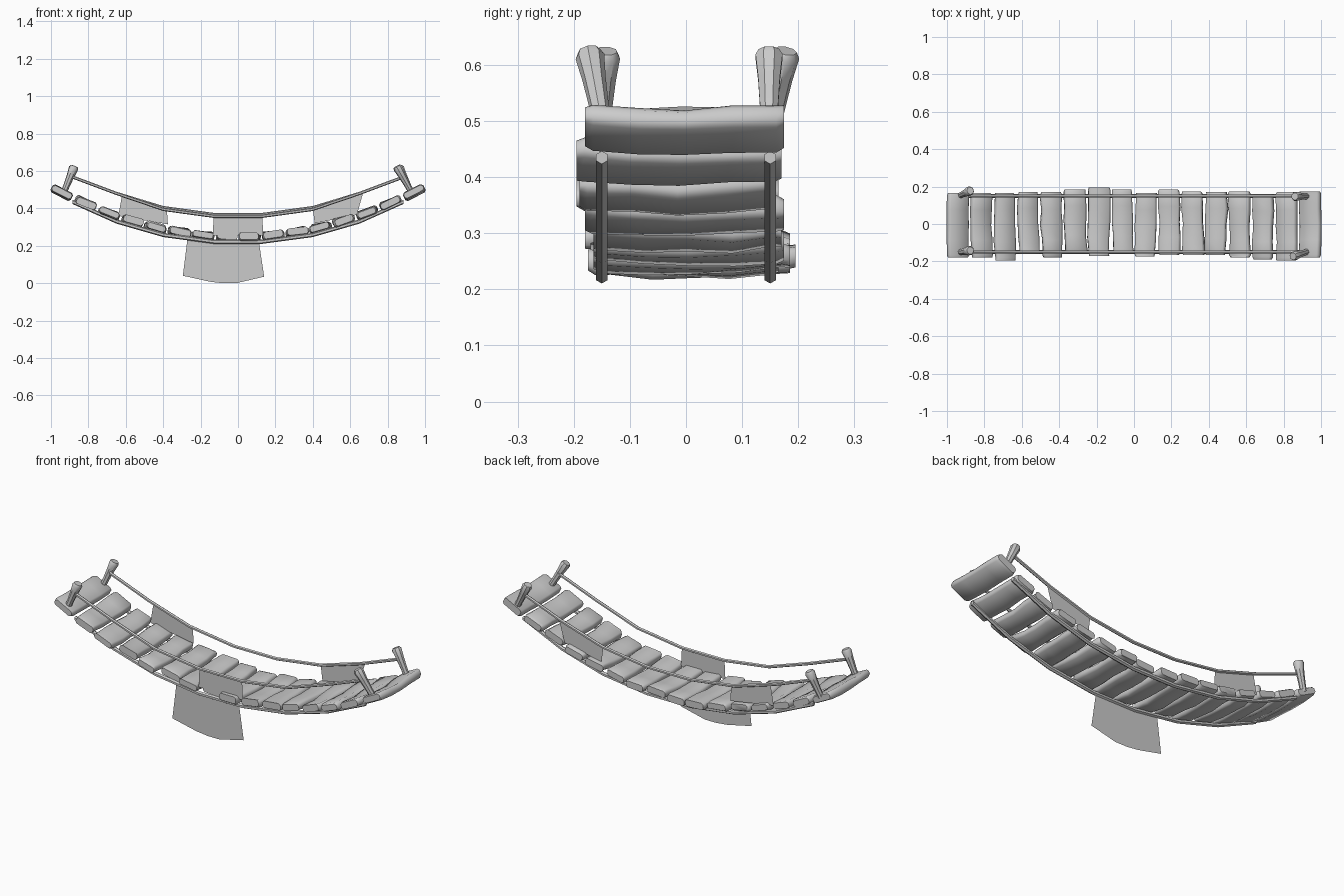
import bpy, bmesh, math, random
from mathutils import Vector, Matrix

cube = bpy.data.objects.get("Cube")
if cube:
    bpy.data.objects.remove(cube, do_unlink=True)
random.seed(4)

grey = bpy.data.materials.new("plain_grey")
grey.use_nodes = True
COLOR = (0.6, 0.6, 0.6, 1)
grey.diffuse_color = COLOR
grey.node_tree.nodes["Principled BSDF"].inputs["Base Color"].default_value = COLOR


def finish(name, bm, angle=None):
    mesh = bpy.data.meshes.new(name)
    bm.to_mesh(mesh)
    bm.free()
    mesh.materials.append(grey)
    obj = bpy.data.objects.new(name, mesh)
    bpy.context.collection.objects.link(obj)
    if angle:
        bpy.ops.object.select_all(action='DESELECT')
        obj.select_set(True)
        bpy.context.view_layer.objects.active = obj
        bpy.ops.object.shade_smooth_by_angle(angle=math.radians(angle))
    return obj


def loft(name, rings, angle):
    """Skin a list of point rings and close both ends."""
    bm = bmesh.new()
    loops = [[bm.verts.new(p) for p in ring] for ring in rings]
    n = len(loops[0])
    for a, b in zip(loops, loops[1:]):
        for i in range(n):
            j = (i + 1) % n
            bm.faces.new((a[i], a[j], b[j], b[i]))
    bm.faces.new(loops[0])
    bm.faces.new(loops[-1])
    bmesh.ops.recalc_face_normals(bm, faces=bm.faces)
    return finish(name, bm, angle)


def deck_height(x):
    return 0.25 + 0.27 * x * x


# Planks: uneven boards following the sag of the deck
SECTION = [(-1, -.5), (-.82, -1), (.82, -1), (1, -.5),
           (1, .5), (.82, 1), (-.82, 1), (-1, .5)]
STATIONS = [(0, .84), (.04, 1), (.27, 1), (.5, 1), (.74, 1), (.96, 1), (1, .84)]
FRONT_ENDS = [.18, .18, .195, .16, .18, .15, .17, .15,
              .175, .165, .165, .165, .18, .19, .195, .18]
BACK_ENDS = [.165, .165, .165, .17, .17, .185, .195, .185,
             .165, .185, .175, .17, .175, .16, .17, .175]


def plank(index, front, back):
    x = -0.94 + 1.88 * index / 15
    is_end = index in (0, 15)
    slope = math.atan(0.54 * x)
    place = Matrix.Translation((x, 0, deck_height(x))) @ Matrix.Rotation(-slope, 4, 'Y')
    yaw = 0 if is_end else random.uniform(-.03, .03)
    roll = 0 if is_end else random.uniform(-.06, .06)
    rings = []
    for t, size in STATIONS:
        y = -front + (front + back) * t
        half_w = (0.061 if is_end else 0.058 * random.uniform(.9, 1.04)) * (size + 1) / 2
        half_t = 0.021 * random.uniform(.85, 1.1) * size
        shift = y * yaw + (0 if is_end else random.uniform(-.003, .003))
        lift = -0.008 * math.sin(math.pi * t) + random.uniform(-.003, .003)
        twist = roll * math.cos(math.pi * t)
        rings.append([place @ Vector((shift + a * half_w, y,
                                      lift + b * half_t + a * half_w * twist))
                      for a, b in SECTION])
    loft(f"plank_{index + 1}", rings, 50)


for i, (f, b) in enumerate(zip(FRONT_ENDS, BACK_ENDS)):
    plank(i, f, b)


# Ropes: hexagonal cords bent at a few points
def mirrored(half):
    return [(-x, z) for x, z in reversed(half)] + half


def rope(name, path, y, radius):
    rings = []
    for x, z in path:
        rings.append([(x, y + radius * math.sin(k * math.pi / 3),
                       z - radius * math.cos(k * math.pi / 3)) for k in range(6)])
    loft(name, rings, 35)


DECK_ROPE = mirrored([(.13, .222), (.4, .258), (.65, .33), (.885, .435)])
HAND_ROPE = mirrored([(.13, .358), (.4, .395), (.65, .48), (.885, .568)])
for side, y in (("front", -.15), ("back", .15)):
    rope(f"deck_rope_{side}", DECK_ROPE, y, .0115)
    sag = 0 if side == "front" else .009
    rope(f"hand_rope_{side}", [(x, z + sag * (abs(x) < .5)) for x, z in HAND_ROPE], y, .009)


# Posts: leaning stakes that thicken towards a softened top
def post(name, base, top):
    base, top = Vector(base), Vector(top)
    axis = top - base
    turn = axis.to_track_quat('Z', 'Y')
    rings = []
    for t, r in ((-.12, .017), (.15, .017), (.6, .021), (.92, .026), (1, .02)):
        rings.append([base + axis * t + turn @ Vector((r * math.cos(k * math.pi / 4 + .39),
                                                       r * math.sin(k * math.pi / 4 + .39), 0))
                      for k in range(8)])
    loft(name, rings, 40)


post("post_right_front", (-.925, -.15, .5), (-.875, -.142, .625))
post("post_right_back", (-.925, .155, .5), (-.875, .178, .625))
post("post_left_front", (.92, -.15, .5), (.85, -.173, .625))
post("post_left_back", (.92, .148, .5), (.86, .148, .625))


# Cloths: thin flat sheets hanging from the ropes
def cloth(name, outline, y):
    bm = bmesh.new()
    bm.faces.new([bm.verts.new((x, y, z)) for x, z in outline])
    finish(name, bm)


cloth("cloth_front_middle", [(-.135, .255), (.135, .255), (.13, .358), (-.13, .358)], -.15)
for side, s in (("left", 1), ("right", -1)):
    cloth(f"cloth_back_{side}",
          [(s * .41, .32), (s * .635, .365), (s * .67, .487), (s * .6, .463), (s * .4, .397)]
          if s > 0 else
          [(-.375, .315), (-.38, .39), (-.62, .47), (-.64, .36)], .15)
cloth("hanging_banner", [(-.295, .04), (-.15, .008), (-.08, 0), (-.01, 0), (.14, .035),
                         (.112, .22), (-.13, .222), (-.27, .24)], -.15)
